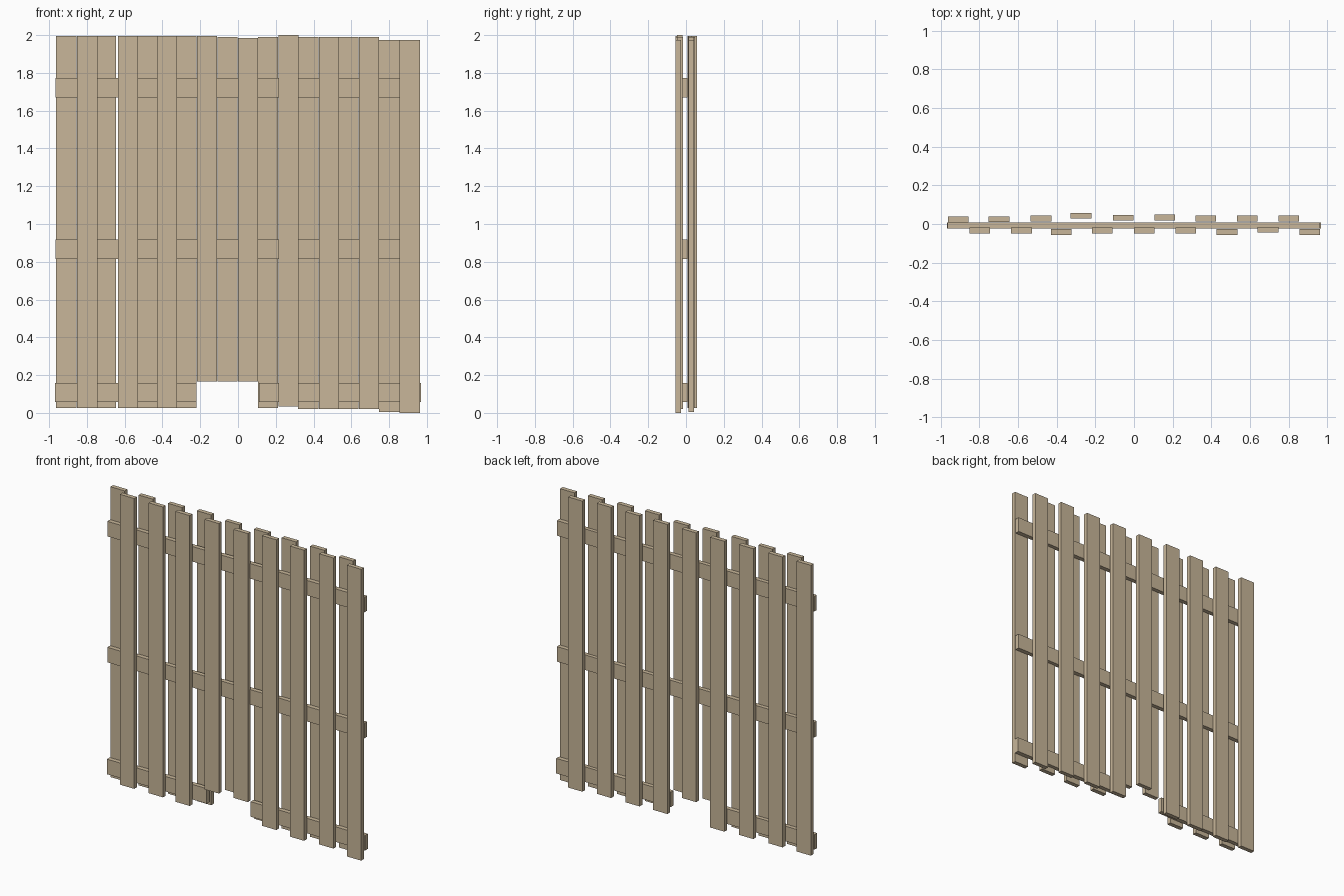
import bpy

wood = bpy.data.materials.new("wood")
wood.diffuse_color = (0.58, 0.47, 0.32, 1)


def board(name, x0, x1, y0, y1, z0, z1):
    bpy.ops.mesh.primitive_cube_add(
        size=1, location=((x0 + x1) / 2, (y0 + y1) / 2, (z0 + z1) / 2))
    ob = bpy.context.object
    ob.name = name
    ob.scale = (x1 - x0, y1 - y0, z1 - z0)
    bpy.ops.object.transform_apply(location=False, rotation=False, scale=True)
    ob.data.materials.append(wood)


W, T = 0.107, 0.029   # slat width and thickness

# Front slats: left edge, back face y, bottom, top
front = [
    (-0.852, -0.019, 0.027, 1.995), (-0.636, -0.019, 0.027, 1.995),
    (-0.430, -0.027, 0.027, 1.995), (-0.217, -0.019, 0.165, 1.995),
    (0.000, -0.019, 0.165, 1.985), (0.214, -0.019, 0.033, 2.0),
    (0.428, -0.027, 0.020, 1.99), (0.640, -0.016, 0.020, 1.99),
    (0.856, -0.027, 0.0, 1.975)]
for i, (x, y, z0, z1) in enumerate(front):
    board(f"front_slat_{i + 1}", x, x + W, y - T, y, z0, z1)

# Back slats: left edge, front face y, bottom, top
back = [
    (-0.963, 0.009, 0.027, 1.995), (-0.752, 0.010, 0.027, 1.995),
    (-0.535, 0.014, 0.027, 1.995), (-0.328, 0.028, 0.027, 1.995),
    (-0.109, 0.018, 0.165, 1.99), (0.106, 0.019, 0.027, 1.99),
    (0.318, 0.014, 0.020, 1.99), (0.532, 0.014, 0.020, 1.99),
    (0.747, 0.014, 0.005, 1.975)]
for i, (x, y, z0, z1) in enumerate(back):
    board(f"back_slat_{i + 1}", x, x + W, y, y + T, z0, z1)

# Horizontal rails, the lowest one split around the opening
for name, x0, x1, z in [("top_rail", -0.965, 0.963, 1.67),
                        ("middle_rail", -0.965, 0.963, 0.816),
                        ("bottom_rail_left", -0.968, -0.22, 0.057),
                        ("bottom_rail_right", 0.11, 0.968, 0.057)]:
    board(name, x0, x1, -0.022, 0.008, z, z + 0.102)
